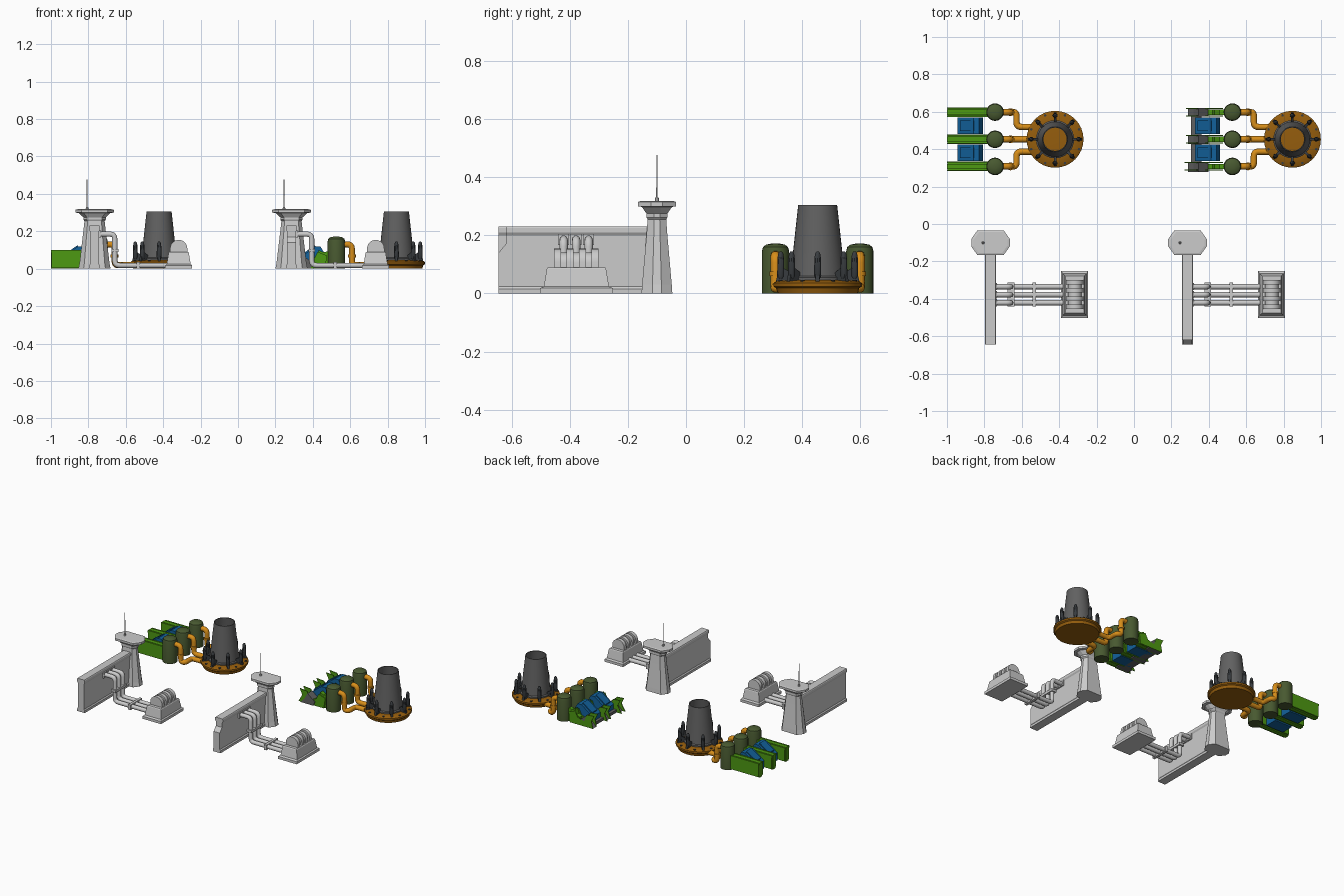
import bpy, bmesh, math
from mathutils import Vector

if "Cube" in bpy.data.objects:
    bpy.data.objects.remove(bpy.data.objects["Cube"])

def mat(name, rgb):
    m = bpy.data.materials.new(name)
    m.diffuse_color = (*rgb, 1)
    m.use_nodes = True
    m.node_tree.nodes["Principled BSDF"].inputs["Base Color"].default_value = m.diffuse_color
    return m

ORANGE = mat("orange_paint", (0.68, 0.27, 0.01))
BROWN = mat("rust_brown", (0.30, 0.11, 0.004))
CONCRETE = mat("dark_concrete", (0.12, 0.12, 0.12))
IRON = mat("dark_iron", (0.04, 0.045, 0.05))
OLIVE = mat("olive", (0.065, 0.10, 0.03))
GREEN = mat("green", (0.075, 0.32, 0.006))
BLUE = mat("blue", (0.006, 0.12, 0.33))

def finish(name, bm, m=None, smooth=False):
    bmesh.ops.recalc_face_normals(bm, faces=bm.faces)
    me = bpy.data.meshes.new(name)
    bm.to_mesh(me)
    bm.free()
    ob = bpy.data.objects.new(name, me)
    bpy.context.collection.objects.link(ob)
    if m:
        me.materials.append(m)
    if smooth:
        bpy.ops.object.select_all(action='DESELECT')
        ob.select_set(True)
        bpy.context.view_layer.objects.active = ob
        bpy.ops.object.shade_smooth_by_angle(angle=math.radians(35))
    return ob

def loft(name, rings, m=None, smooth=False, cap=True):
    """Skin a stack of equal-length rings of 3D points."""
    bm = bmesh.new()
    vs = [[bm.verts.new(p) for p in r] for r in rings]
    n = len(vs[0])
    for a, b in zip(vs, vs[1:]):
        for i in range(n):
            bm.faces.new((a[i], a[(i + 1) % n], b[(i + 1) % n], b[i]))
    if cap:
        bm.faces.new(vs[0])
        bm.faces.new(vs[-1])
    return finish(name, bm, m, smooth)

def lathe(name, c, profile, m=None, n=24, cap=True):
    rings = [[(c[0] + r * math.cos(2 * math.pi * i / n), c[1] + r * math.sin(2 * math.pi * i / n), z)
              for i in range(n)] for r, z in profile]
    return loft(name, rings, m, True, cap)

def prism_y(name, pts, y0, y1, m=None, smooth=False):
    return loft(name, [[(x, y, z) for x, z in pts] for y in (y0, y1)], m, smooth)

def rect(x0, x1, y0, y1, z):
    return [(x0, y0, z), (x1, y0, z), (x1, y1, z), (x0, y1, z)]

def box(name, x0, x1, y0, y1, z0, z1, m=None):
    return loft(name, [rect(x0, x1, y0, y1, z0), rect(x0, x1, y0, y1, z1)], m)

def pipe(name, pts, r, m=None, bend=0.025):
    """Round tube along a path with rounded corners."""
    P = [Vector(p) for p in pts]
    path = [P[0]]
    for a, b, c in zip(P, P[1:], P[2:]):
        s = b + (a - b).normalized() * min(bend, (a - b).length / 2)
        e = b + (c - b).normalized() * min(bend, (c - b).length / 2)
        path += [s.lerp(b, t).lerp(b.lerp(e, t), t) for t in (0, .25, .5, .75, 1)]
    path.append(P[-1])
    cu = bpy.data.curves.new(name, 'CURVE')
    cu.dimensions = '3D'
    cu.bevel_depth, cu.bevel_resolution, cu.use_fill_caps = r, 3, True
    sp = cu.splines.new('POLY')
    sp.points.add(len(path) - 1)
    for q, p in zip(sp.points, path):
        q.co = (*p, 1)
    ob = bpy.data.objects.new(name, cu)
    bpy.context.collection.objects.link(ob)
    if m:
        cu.materials.append(m)
    bpy.ops.object.select_all(action='DESELECT')
    ob.select_set(True)
    bpy.context.view_layer.objects.active = ob
    bpy.ops.object.convert(target='MESH')

def power_plant(cx, damaged):
    cy = 0.453
    # dish base and hollow cooling tower
    lathe("plant_base", (cx, cy), [(.138, 0), (.143, .018), (.152, .024), (.152, .036), (.143, .042), (.10, .046)], BROWN, 32)
    lathe("cooling_tower", (cx, cy), [(.102, .04), (.102, .055), (.094, .06), (.084, .15), (.073, .25), (.067, .305),
                                      (.062, .305), (.070, .24), (.080, .15), (.088, .047)], CONCRETE, 32, False)
    # buttress pods and bolts around the tower
    for k in range(8):
        a = k * math.pi / 4
        u, t = Vector((math.cos(a), math.sin(a), 0)), Vector((-math.sin(a), math.cos(a), 0))
        o = Vector((cx, cy, 0))
        foot = [(.088, .04), (.144, .04), (.138, .065), (.122, .09), (.088, .07)]
        loft("buttress_foot", [[o + u * r + t * s + Vector((0, 0, z)) for r, z in foot] for s in (-.007, .007)], IRON)
        p = o + u * .127
        lathe("buttress_pod", p, [(.008, .05), (.013, .06), (.012, .12), (.009, .138), (.004, .145)], IRON, 10)
        q = o + (u * math.cos(.393) + t * math.sin(.393)) * .138
        lathe("base_bolt", q, [(.007, .04), (.007, .047)], IRON, 8)
    tx = cx - .321
    for k in (-1, 0, 1):
        y = cy + k * .145
        # storage tank
        lathe("storage_tank", (tx, y), [(.047, 0), (.047, .145), (.043, .16), (.032, .168), (.012, .172)], OLIVE, 20)
        # feed pipe from tank down and along to the base
        px = tx + .083
        pts = [(tx + .03, y, .13), (px, y, .13), (px, y, .019)]
        pts += [(px + .032, y, .019), (px + .032, cy + k * .066, .019)] if k else []
        pipe("feed_pipe", pts + [(cx - .12, cy + k * .066, .019)], .017, ORANGE)
        lathe("pipe_collar", (px, y), [(.021, .06), (.021, .075)], ORANGE, 16)
        # green radiator bank: ridged core with side plates, broken in the damaged plant
        x0 = tx - .257
        if not damaged:
            box("radiator_core", x0, tx, y - .014, y + .014, 0, .10, GREEN)
            for s in (-1, 1):
                box("radiator_side", x0 + .003, tx - .03, y + s * .019 - .006, y + s * .019 + .006, .006, .088, GREEN)
                box("radiator_rail", x0, tx - .04, y + s * .022 - .003, y + s * .022 + .003, .086, .1, GREEN)
        else:
            jag = [(x0 + .13, 0), (tx, 0), (tx, .1), (tx - .07, .088), (tx - .095, .1), (tx - .105, .06), (tx - .13, .05)]
            prism_y("broken_radiator_core", jag, y - .014, y + .014, GREEN)
            for s in (-1, 1):
                w = y + s * .02
                jag2 = [(x0 + .01 * (k + 1), 0), (tx - .06, 0), (tx - .05, .07), (tx - .1, .09), (tx - .12, .05),
                        (tx - .17, .035), (tx - .19, .085), (x0 + .01, .09), (x0 + .03, .05)]
                prism_y("broken_radiator_side", jag2, w - .003, w + .003, GREEN)
            prism_y("broken_slab", [(x0 + .02, 0), (x0 + .12, 0), (x0 + .13, .03), (x0 + .075, .075), (x0 + .05, .03)],
                    y - .026 + k * .003, y + .022, CONCRETE)
    # blue wedge collectors between the banks
    for k in (-1, 1):
        y = cy + k * .073
        b = tx - .2
        prism_y("blue_collector", [(b, 0), (b + .135, 0), (b + .135, .085), (b + .115, .118), (b + .085, .118), (b, .055)],
                y - .044, y + .044, BLUE)
        prism_y("collector_panel", [(b + .018, .06), (b + .09, .11), (b + .086, .126), (b + .014, .076)],
                y - .028, y + .028, BLUE)
        if damaged:
            box("fallen_beam", b - .02, b + .035, y - .05, y + .05, 0, .02, CONCRETE)

def octagon(cx, cy, hx, hy, z):
    q = [(-.68, -1), (.68, -1), (1, -.3), (1, .3), (.68, 1), (-.68, 1), (-1, .3), (-1, -.3)]
    return [(cx + hx * a, cy + hy * b, z) for a, b in q]

def wall_section(cx, damaged):
    # watchtower with flared cap and mast
    ty = -.1
    rings = [(.086, .053, 0), (.080, .051, .03), (.060, .036, .20), (.054, .032, .255), (.060, .036, .262),
             (.060, .036, .275), (.085, .052, .298), (.103, .066, .300), (.103, .066, .315), (.09, .056, .318)]
    loft("watchtower", [octagon(cx, ty, hx, hy, z) for hx, hy, z in rings])
    lathe("mast_foot", (cx - .04, ty), [(.008, .315), (.006, .33)], None, 8)
    lathe("mast", (cx - .04, ty), [(.003, .32), (.002, .477)], None, 6)
    # wall with footing and coping
    half = [(.030, 0), (.030, .016), (.024, .024), (.024, .20), (.030, .21), (.030, .225), (.027, .23)]
    prof = [(cx + x, z) for x, z in half] + [(cx - x, z) for x, z in reversed(half)]
    prism_y("wall", prof, -.645 if not damaged else -.62, -.12)
    if damaged:
        # chipped wall end
        low = [(x, min(z, .17)) for x, z in half[:4]]
        loft("wall_chipped_end", [[(cx + s * x, -.62 - .025 * d, z - .03 * d * (z > .1)) for s, seq in
             ((1, low), (-1, low[::-1])) for x, z in seq] for d in (0, 1)])
    # three conduits with clamps
    ys = (-.335, -.378, -.421)
    for y in ys:
        pipe("conduit", [(cx + .01, y, .185), (cx + .108, y, .185), (cx + .108, y, .018), (cx + .40, y, .018)], .0145)
        box("wall_flange", cx + .02, cx + .034, y - .019, y + .019, .166, .204)
    box("conduit_clamp", cx + .225, cx + .243, -.442, -.314, 0, .036)
    box("riser_clamp", cx + .09, cx + .127, -.442, -.314, .09, .106)
    # generator housing
    gx, gy = cx + .45, -.377
    steps = [(.072, .126, 0), (.072, .126, .018), (.064, .112, .024), (.054, .102, .085), (.050, .098, .09)]
    loft("generator_housing", [rect(gx - a, gx + a, gy - b, gy + b, z) for a, b, z in steps])
    # rounded rotor ribs on top
    def arch(r, h):
        return [(gx + r, .08)] + [(gx + r * math.cos(math.pi * i / 12), h + r * math.sin(math.pi * i / 12))
                                  for i in range(13)] + [(gx - r, .08)]
    prism_y("rotor_core", arch(.036, .105), gy - .072, gy + .072, None, True)
    for k in (-1.5, -.5, .5, 1.5):
        prism_y("rotor_rib", arch(.046, .108), gy + k * .043 - .012, gy + k * .043 + .012, None, True)

# intact set on the left, damaged set on the right
power_plant(-.422, False)
power_plant(.847, True)
wall_section(-.767, False)
wall_section(.286, True)
